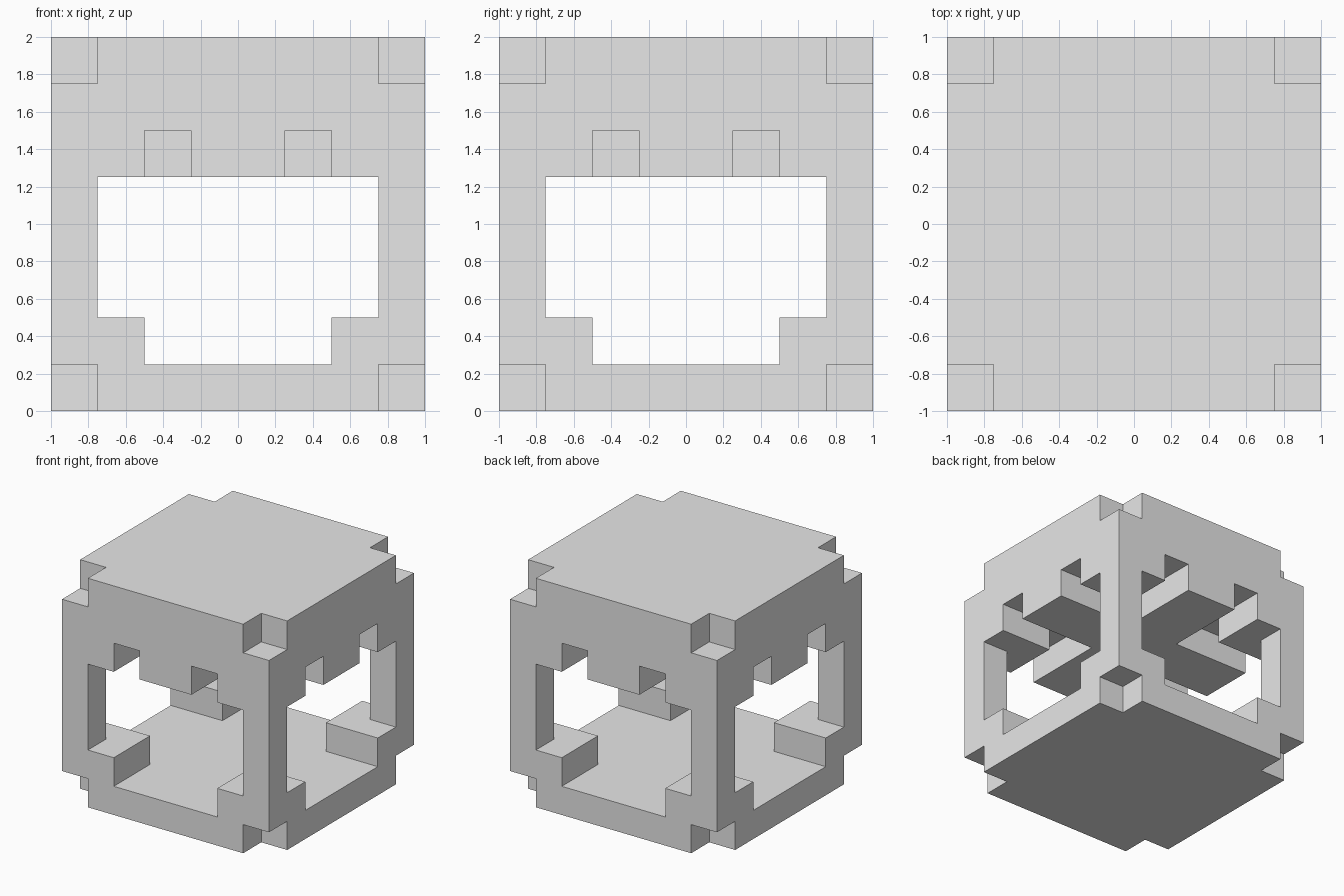
import bpy
import bmesh

cube = bpy.data.objects.get("Cube")
if cube:
    bpy.data.objects.remove(cube, do_unlink=True)

U = 0.25  # one block of the grid

grey = bpy.data.materials.new("plain_grey")
grey.use_nodes = True
grey.diffuse_color = (0.8, 0.8, 0.8, 1)
grey.node_tree.nodes["Principled BSDF"].inputs["Base Color"].default_value = (0.8, 0.8, 0.8, 1)


def extrude_profile(name, points, bottom, top):
    """Extrude a counter-clockwise outline upward; all sizes in blocks."""
    bm = bmesh.new()
    face = bm.faces.new([bm.verts.new((x * U, y * U, bottom * U)) for x, y in points])
    result = bmesh.ops.extrude_face_region(bm, geom=[face])
    raised = [v for v in result["geom"] if isinstance(v, bmesh.types.BMVert)]
    bmesh.ops.translate(bm, verts=raised, vec=(0, 0, (top - bottom) * U))
    bmesh.ops.recalc_face_normals(bm, faces=bm.faces)
    mesh = bpy.data.meshes.new(name)
    bm.to_mesh(mesh)
    bm.free()
    mesh.materials.append(grey)
    obj = bpy.data.objects.new(name, mesh)
    bpy.context.collection.objects.link(obj)
    return obj


def box(name, x0, x1, y0, y1, bottom, top):
    return extrude_profile(name, [(x0, y0), (x1, y0), (x1, y1), (x0, y1)], bottom, top)


def plus_slab(name, arm, bottom, top):
    """Full-width slab with square corners cut away, leaving arms of half-width arm."""
    quarter = [(4, -arm), (4, arm), (arm, arm)]
    points = []
    for _ in range(4):
        points += quarter
        quarter = [(-y, x) for x, y in quarter]
    return extrude_profile(name, points, bottom, top)


# Floor and roof, with the outermost corner blocks missing
plus_slab("floor", 3, 0, 1)
plus_slab("roof_top", 3, 7, 8)
box("roof_base", -4, 4, -4, 4, 6, 7)

# Cross hanging under the roof
plus_slab("ceiling_cross", 1, 5, 6)

# Corner columns: wide foot, slim post, wide head
for side, sx in (("left", 1), ("right", -1)):
    for end, sy in (("front", -1), ("back", 1)):
        for part, width, bottom, top in (("foot", 2, 1, 2), ("post", 1, 2, 5), ("head", 2, 5, 6)):
            xs = sorted((sx * 4, sx * (4 - width)))
            ys = sorted((sy * 4, sy * (4 - width)))
            box(f"{end}_{side}_{part}", *xs, *ys, bottom, top)
